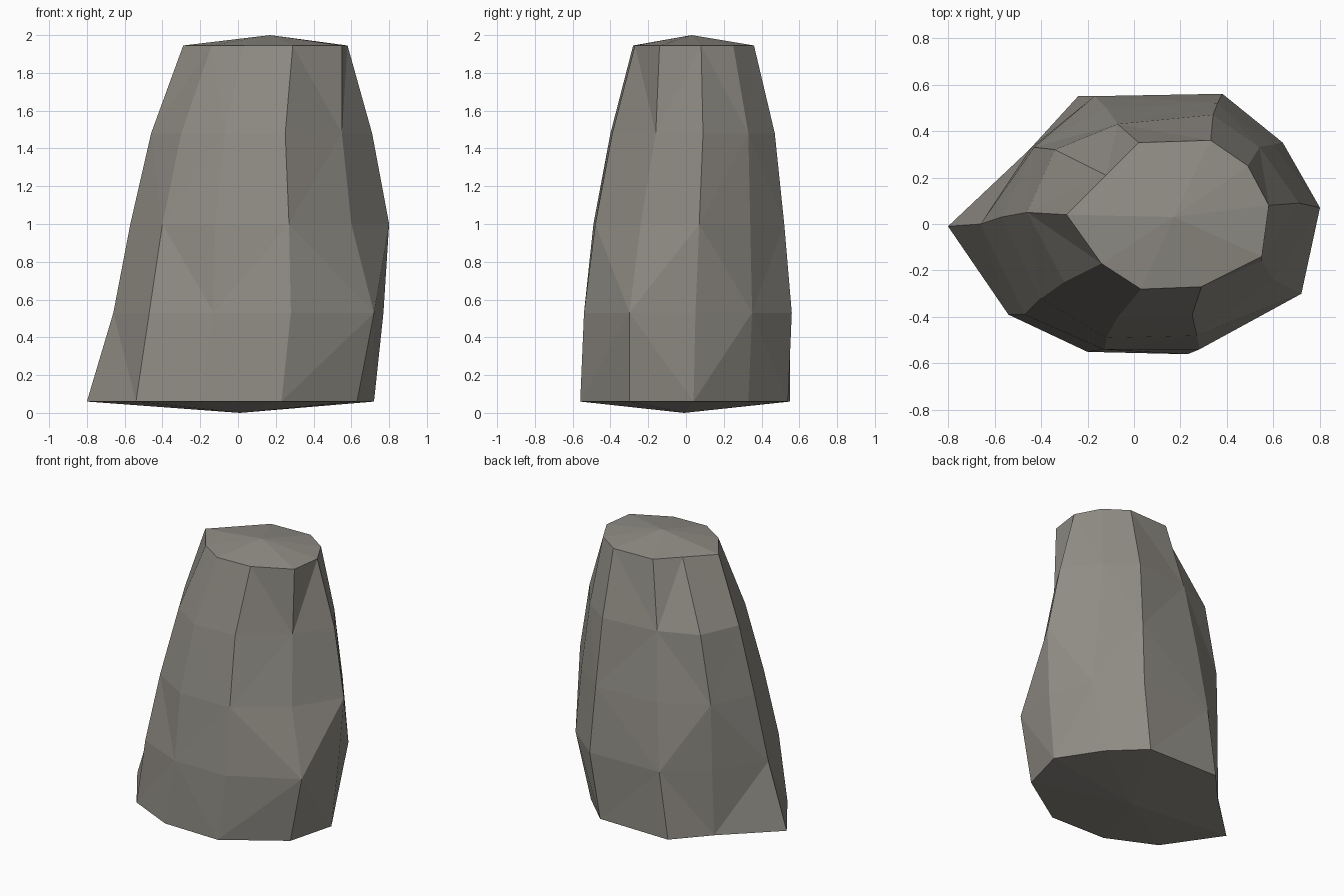
import bpy
import bmesh

default_cube = bpy.data.objects.get("Cube")
if default_cube:
    bpy.data.objects.remove(default_cube, do_unlink=True)


def make_material(name, colour):
    material = bpy.data.materials.new(name)
    material.use_nodes = True
    material.diffuse_color = colour
    shader = next(n for n in material.node_tree.nodes if n.type == "BSDF_PRINCIPLED")
    shader.inputs["Base Color"].default_value = colour
    shader.inputs["Roughness"].default_value = 0.9
    return material


# Vertical ridges of the boulder, counterclockwise from +x.
# Each is a path of (x, y) points, one per height from base to crown.
LEVELS = (.06, .53, 1, 1.48, 1.945)
RIDGES = (
    ((.72, .04), (.77, .05), (.8, .07), (.71, .09), (.58, .08)),
    ((.53, .33), (.64, .35), (.6, .34), (.54, .33), (.49, .25)),
    ((.31, .54), (.38, .56), (.36, .52), (.34, .47), (.33, .36)),
    ((-.24, .55), (-.17, .55), (-.12, .5), (-.07, .43), (.02, .35)),
    ((-.45, .32), (-.44, .33), (-.43, .33), (-.34, .32), (-.12, .21)),
    ((-.8, -.01), (-.66, 0), (-.57, .03), (-.46, .05), (-.29, .04)),
    ((-.54, -.39), (-.47, -.39), (-.4, -.32), (-.3, -.25), (-.14, -.17)),
    ((-.2, -.55), (-.13, -.54), (-.12, -.49), (-.07, -.4), (.03, -.28)),
    ((.23, -.56), (.28, -.54), (.27, -.48), (.25, -.39), (.29, -.27)),
    ((.63, -.3), (.72, -.3), (.6, -.24), (.55, -.16), (.55, -.14)),
)
BASE_CENTRE = (.01, -.01, 0)
CROWN_CENTRE = (.17, .03, 2)


def build_boulder(name, material):
    bm = bmesh.new()
    columns = [[bm.verts.new((x, y, z)) for (x, y), z in zip(ridge, LEVELS)]
               for ridge in RIDGES]
    base = bm.verts.new(BASE_CENTRE)
    crown = bm.verts.new(CROWN_CENTRE)

    for i, near in enumerate(columns):
        far = columns[(i + 1) % len(columns)]

        # Side facets, with the split direction alternating like a checkerboard
        for j in range(len(LEVELS) - 1):
            a, b, c, d = near[j], far[j], far[j + 1], near[j + 1]
            if (i + j) % 2 == 0:
                triangles = ((a, b, c), (a, c, d))
            else:
                triangles = ((a, b, d), (b, c, d))
            for triangle in triangles:
                bm.faces.new(triangle)

        # Shallow fans closing the underside and the crown
        bm.faces.new((base, far[0], near[0]))
        bm.faces.new((crown, near[-1], far[-1]))

    bmesh.ops.recalc_face_normals(bm, faces=bm.faces[:])
    mesh = bpy.data.meshes.new(name)
    bm.to_mesh(mesh)
    bm.free()
    mesh.materials.append(material)
    boulder = bpy.data.objects.new(name, mesh)
    bpy.context.scene.collection.objects.link(boulder)
    return boulder


stone_grey = make_material("stone grey", (.28, .265, .235, 1))
build_boulder("boulder", stone_grey)
